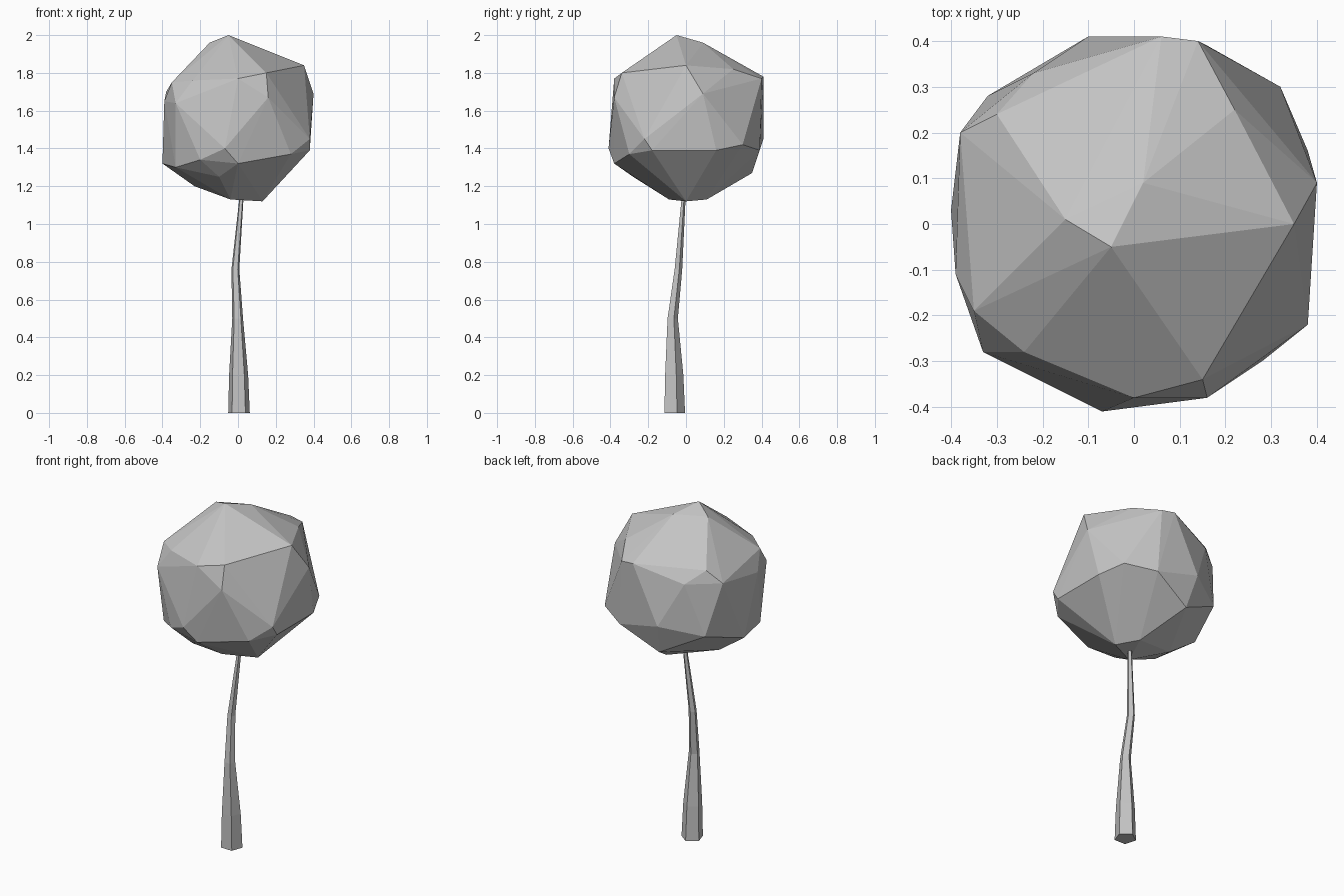
import bpy
import bmesh
from math import cos, sin, radians
from mathutils import Vector

default_cube = bpy.data.objects.get("Cube")
if default_cube:
    bpy.data.objects.remove(default_cube, do_unlink=True)


def make_material(name, colour):
    material = bpy.data.materials.new(name)
    material.use_nodes = True
    material.diffuse_color = colour
    shader = material.node_tree.nodes["Principled BSDF"]
    shader.inputs["Base Color"].default_value = colour
    return material


def add_object(name, bm, material):
    bmesh.ops.recalc_face_normals(bm, faces=bm.faces[:])
    mesh = bpy.data.meshes.new(name)
    bm.to_mesh(mesh)
    bm.free()
    mesh.materials.append(material)
    obj = bpy.data.objects.new(name, mesh)
    bpy.context.collection.objects.link(obj)
    return obj


grey = make_material("plain grey", (0.55, 0.55, 0.55, 1.0))

# Trunk: bent, tapering five-sided tube (centre x, y, z, radius)
trunk_rings = [
    (0.005, -0.065, 0, 0.06),
    (0.003, -0.067, 0.2, 0.053),
    (-0.002, -0.073, 0.5, 0.03),
    (-0.014, -0.042, 0.76, 0.022),
    (0.02, -0.012, 1.16, 0.011),
]
SIDES = 5
bm = bmesh.new()
rings = []
for x, y, z, radius in trunk_rings:
    angles = [radians(17 + 360 * i / SIDES) for i in range(SIDES)]
    rings.append([bm.verts.new((x + radius * cos(a), y + radius * sin(a), z))
                  for a in angles])
for lower, upper in zip(rings, rings[1:]):
    for i in range(SIDES):
        j = (i + 1) % SIDES
        bm.faces.new((lower[i], lower[j], upper[j], upper[i]))
bm.faces.new(rings[0])
bm.faces.new(rings[-1])
add_object("trunk", bm, grey)

# Crown: faceted boulder-like ball, corners in hundredths from its centre
crown_centre = Vector((0, 0, 1.56))
cap = [
    (-5, -5, 44), (-15, 1, 40), (2, 9, 40), (35, 0, 28), (22, 25, 26),
]
shoulder = [
    (-30, 24, 21), (-35, -19, 19), (0, -38, 21), (15, -34, 24),
    (-24, -28, 20), (6, 41, 22), (14, 40, 21), (-22, 33, 14),
    (-38, 20, 14), (40, 9, 13), (16, -38, 11), (-33, -28, 8),
    (-39, -11, 9),
]
belly = [
    (-10, 41, -11), (32, 30, -14), (38, 16, -17), (38, -22, -11),
    (38, -18, -17), (28, -30, -19), (-7, -41, -16), (0, -38, -24),
    (-20, -34, -22), (-33, -22, -26), (-40, 3, -24), (-32, 28, -16),
    (16, 39, -17),
]
underside = [
    (-10, -28, -31), (-23, 2, -36), (-7, 35, -29),
    (5, 11, -43), (-4, -9, -43), (13, 0, -44),
]
bm = bmesh.new()
for corner in cap + shoulder + belly + underside:
    bm.verts.new(crown_centre + Vector(corner) / 100)
hull = bmesh.ops.convex_hull(bm, input=bm.verts[:])
spare = {v for v in hull["geom_interior"] + hull["geom_unused"]
         if isinstance(v, bmesh.types.BMVert)}
bmesh.ops.delete(bm, geom=list(spare), context="VERTS")
add_object("crown", bm, grey)
